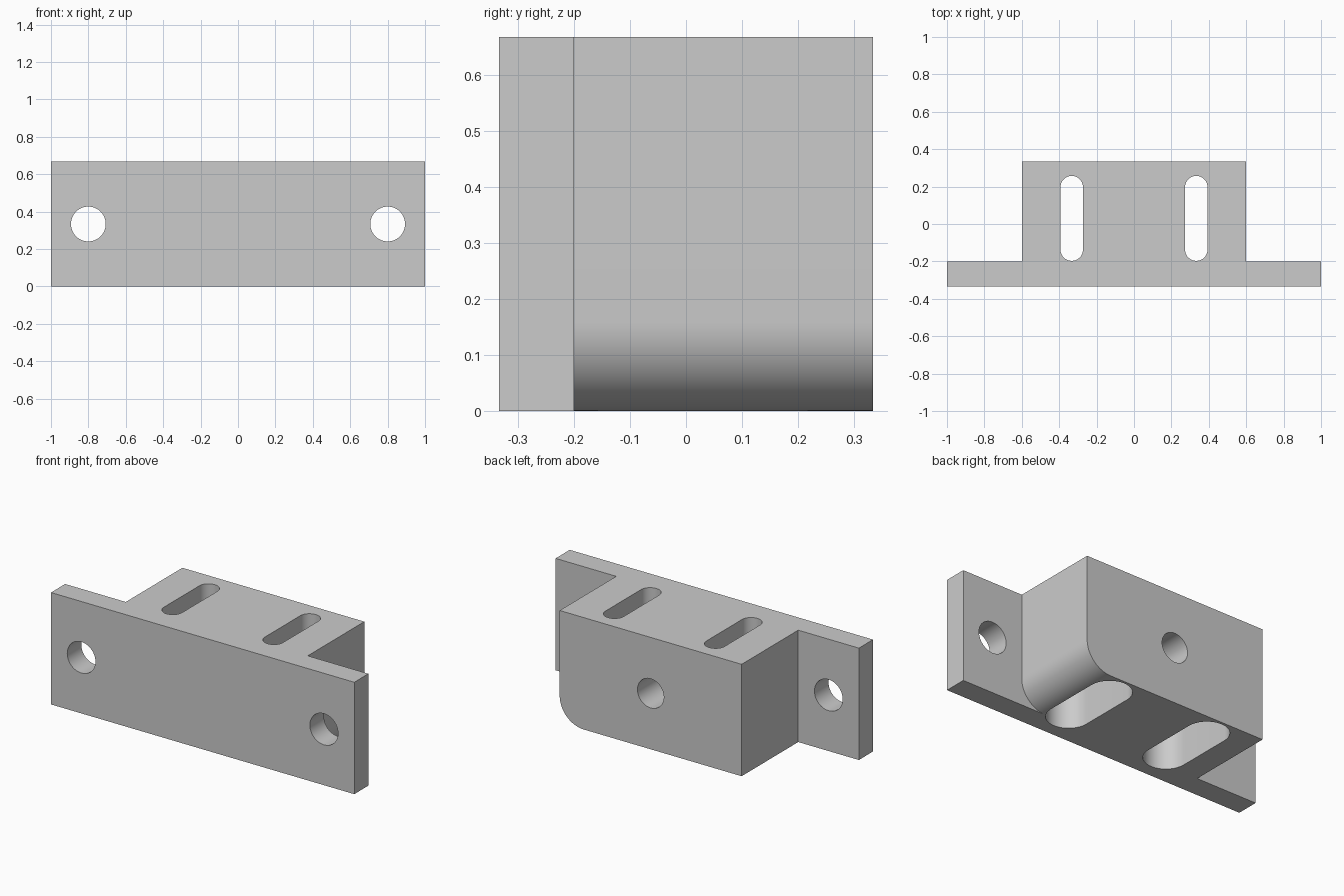
import bpy, bmesh
from math import sin, cos, pi, radians

if "Cube" in bpy.data.objects:
    bpy.data.objects.remove(bpy.data.objects["Cube"], do_unlink=True)

steel = bpy.data.materials.new("plain grey steel")
steel.use_nodes = True
GREY = (0.6, 0.6, 0.6, 1)
steel.diffuse_color = GREY
steel.node_tree.nodes["Principled BSDF"].inputs["Base Color"].default_value = GREY


def prism(name, outline, axis, low, high):
    """Extrude a closed 2D outline along y or z."""
    place = (lambda u, v, w: (u, w, v)) if axis == "y" else (lambda u, v, w: (u, v, w))
    bm = bmesh.new()
    face = bm.faces.new([bm.verts.new(place(u, v, low)) for u, v in outline])
    top = bmesh.ops.extrude_face_region(bm, geom=[face])["geom"]
    shift = place(0, 0, high - low)
    bmesh.ops.translate(bm, vec=shift, verts=[g for g in top if isinstance(g, bmesh.types.BMVert)])
    bmesh.ops.recalc_face_normals(bm, faces=bm.faces)
    mesh = bpy.data.meshes.new(name)
    bm.to_mesh(mesh)
    bm.free()
    mesh.materials.append(steel)
    obj = bpy.data.objects.new(name, mesh)
    bpy.context.collection.objects.link(obj)
    return obj


def arc(cx, cy, r, start, end, steps):
    angles = [radians(start + (end - start) * i / steps) for i in range(steps + 1)]
    return [(cx + r * cos(a), cy + r * sin(a)) for a in angles]


def circle(cx, cy, r):
    return arc(cx, cy, r, 0, 360, 48)[:-1]


def slot(cx, cy, r, half):
    return arc(cx, cy + half, r, 0, 180, 24) + arc(cx, cy - half, r, 180, 360, 24)


def combine(body, tool, operation):
    mod = body.modifiers.new(operation, "BOOLEAN")
    mod.operation, mod.object, mod.solver = operation, tool, "EXACT"
    bpy.context.view_layer.objects.active = body
    bpy.ops.object.modifier_apply(modifier=mod.name)
    bpy.data.objects.remove(tool, do_unlink=True)


H, D = 0.667, 0.333   # height and half depth
PLATE_BACK = -0.2

# Wide front plate joined to a block with one rounded lower edge
bracket = prism("mounting_bracket", [(-1, 0), (1, 0), (1, H), (-1, H)], "y", -D, PLATE_BACK)
R = 0.16
outline = [(0.6, H), (-0.6, H), (-0.6, 0)] + arc(0.6 - R, R, R, -90, 0, 24)
combine(bracket, prism("block", outline, "y", PLATE_BACK - 0.06, D), "UNION")

for side in (-1, 1):
    # Bolt hole through the plate
    combine(bracket, prism("bolt_hole", circle(side * 0.8, H / 2, 0.093), "y", -0.5, 0), "DIFFERENCE")
    # Narrow slot from the top, opening into a wider recess from below
    x = side * 0.333
    combine(bracket, prism("slot", slot(x, 0.03, 0.06, 0.167), "z", 0.2, 0.8), "DIFFERENCE")
    combine(bracket, prism("recess", slot(x, 0.03, 0.121, 0.167), "z", -0.1, 0.467), "DIFFERENCE")

# Blind hole in the back of the block
combine(bracket, prism("blind_hole", circle(0, H / 2, 0.087), "y", D - 0.4, 0.5), "DIFFERENCE")

# Smooth the curved walls, keep the edges crisp
bpy.ops.object.select_all(action="DESELECT")
bracket.select_set(True)
bpy.context.view_layer.objects.active = bracket
bpy.ops.object.shade_smooth_by_angle(angle=radians(25))
